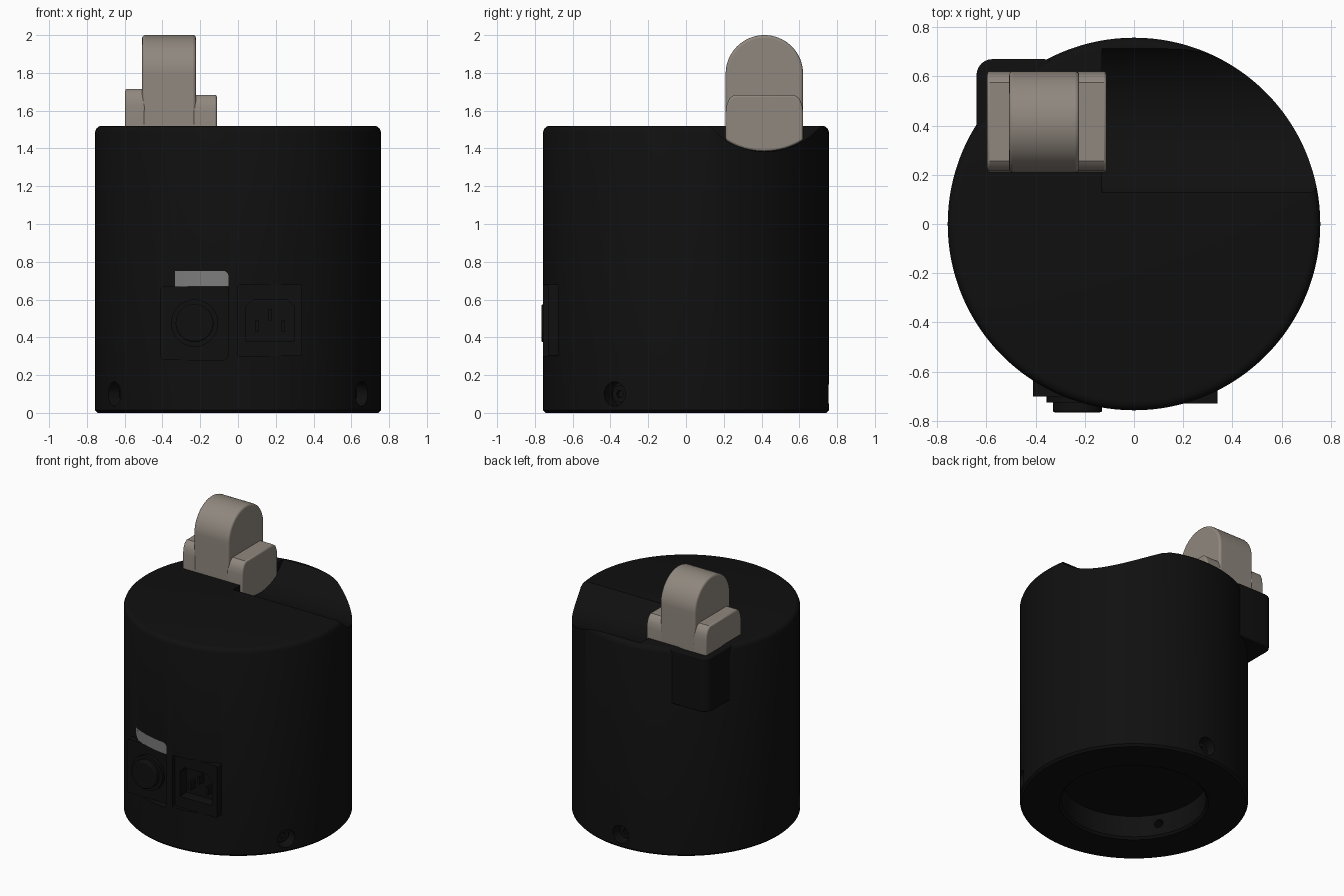
import bpy, bmesh, math
from math import sin, cos, pi, radians
from mathutils import Vector, Matrix

if "Cube" in bpy.data.objects:
    bpy.data.objects.remove(bpy.data.objects["Cube"])


def material(name, c):
    m = bpy.data.materials.new(name)
    m.diffuse_color = (*c, 1)
    m.use_nodes = True
    m.node_tree.nodes["Principled BSDF"].inputs["Base Color"].default_value = m.diffuse_color
    return m


BLACK = material("black", (0.005, 0.005, 0.005))
TAUPE = material("taupe", (0.28, 0.245, 0.21))
GREY = material("grey", (0.2, 0.2, 0.2))


def finish(name, bm, mat):
    bmesh.ops.remove_doubles(bm, verts=bm.verts, dist=1e-5)
    bmesh.ops.recalc_face_normals(bm, faces=bm.faces)
    me = bpy.data.meshes.new(name)
    bm.to_mesh(me)
    bm.free()
    ob = bpy.data.objects.new(name, me)
    bpy.context.collection.objects.link(ob)
    if mat:
        me.materials.append(mat)
    return ob


def activate(ob):
    bpy.ops.object.select_all(action='DESELECT')
    ob.select_set(True)
    bpy.context.view_layer.objects.active = ob


def prism(name, pts, axis, a, b, mat=BLACK):
    """Extrude a 2D outline along an axis: x uses (y,z), y uses (x,z), z uses (x,y)."""
    i = "xyz".index(axis)
    bm = bmesh.new()

    def vert(p, d):
        c = list(p)
        c.insert(i, d)
        return bm.verts.new(c)
    lo, hi = [vert(p, a) for p in pts], [vert(p, b) for p in pts]
    bm.faces.new(lo)
    bm.faces.new(hi)
    for k in range(len(pts)):
        j = (k + 1) % len(pts)
        bm.faces.new((lo[k], lo[j], hi[j], hi[k]))
    return finish(name, bm, mat)


def lathe(name, profile, steps=128, mat=BLACK):
    bm = bmesh.new()
    vs = [bm.verts.new((r, 0, z)) for r, z in profile]
    es = [bm.edges.new(e) for e in zip(vs, vs[1:])]
    bmesh.ops.spin(bm, geom=vs + es, cent=(0, 0, 0), axis=(0, 0, 1),
                   angle=2 * pi, steps=steps, use_merge=True)
    return finish(name, bm, mat)


def arc(cx, cy, r, a0, a1, n):
    return [(cx + r * cos(radians(a0 + (a1 - a0) * k / n)),
             cy + r * sin(radians(a0 + (a1 - a0) * k / n))) for k in range(n + 1)]


def rounded(x0, x1, y0, y1, r):
    return (arc(x1 - r, y1 - r, r, 0, 90, 6) + arc(x0 + r, y1 - r, r, 90, 180, 6)
            + arc(x0 + r, y0 + r, r, 180, 270, 6) + arc(x1 - r, y0 + r, r, 270, 360, 6))


def disc(cx, cy, r, n=32):
    return arc(cx, cy, r, 0, 360, n)[:-1]


def boolean(ob, tool, op='DIFFERENCE'):
    tool.hide_render = True
    m = ob.modifiers.new("cut", 'BOOLEAN')
    m.object, m.operation, m.solver = tool, op, 'EXACT'
    activate(ob)
    bpy.ops.object.modifier_apply(modifier=m.name)
    bpy.data.objects.remove(tool)


def bevel(ob, w):
    m = ob.modifiers.new("bevel", 'BEVEL')
    m.width, m.segments, m.limit_method = w, 3, 'ANGLE'
    m.angle_limit = radians(40)


def radial(name, angle, r, d0, d1, n=24):
    """Cylinder pointing outward from the z axis at screw height."""
    ob = prism(name, disc(0, 0, r, n), 'x', d0, d1)
    ob.data.transform(Matrix.Translation((0, 0, 0.1)) @ Matrix.Rotation(radians(angle), 4, 'Z'))
    return ob


# Round housing with recessed underside
body = lathe("housing", [(0, 0.17), (0.48, 0.17), (0.48, 0.015), (0.495, 0), (0.742, 0), (0.757, 0.015),
                         (0.757, 1.487), (0.75, 1.505), (0.738, 1.516), (0.722, 1.52), (0, 1.52)])

# Scooped channel in the top, running from the hinge to the right side
boolean(body, prism("scoop_cutter", disc(0.42, 1.765, 0.382, 96), 'x', -0.13, 1.0))

# Pockets for the switch and the power inlet
boolean(body, prism("switch_cutter", rounded(-0.41, -0.05, 0.28, 0.752, 0.03), 'y', -0.9, -0.68))
boolean(body, prism("inlet_cutter", rounded(0.0, 0.34, 0.30, 0.68, 0.01), 'y', -0.9, -0.65))

# Three countersunk screws around the foot
for k, ang in enumerate((-30, 90, 210)):
    boolean(body, radial("screw_cutter", ang, 0.065, 0.67, 0.9))
    boolean(body, radial("screw_hole_cutter", ang, 0.03, 0.4, 0.7))
    screw = radial(f"screw_{k + 1}", ang, 0.045, 0.66, 0.70)
    boolean(screw, radial("socket_cutter", ang, 0.022, 0.68, 0.8, 6))

# Hinge block bulging from the back left
block = prism("hinge_block", rounded(-0.64, -0.3, 0.25, 0.67, 0.065), 'z', 1.12, 1.515)
bevel(block, 0.008)

# Grey strip above the switch, curved with the housing
strip = prism("indicator_strip", arc(-0.08, 0.722, 0.03, 0, 90, 6) + arc(-0.38, 0.722, 0.03, 90, 180, 6)
              + [(-0.41, 0.67), (-0.05, 0.67)], 'y', -0.9, -0.66, GREY)
boolean(strip, lathe("strip_trim", [(0, 0.5), (0.757, 0.5), (0.757, 0.9), (0, 0.9)], mat=GREY), 'INTERSECT')

# Switch panel and push button
prism("switch_panel", rounded(-0.41, -0.05, 0.28, 0.67, 0.02), 'y', -0.70, -0.62)
prism("button_ring", disc(-0.23, 0.475, 0.125, 48), 'y', -0.725, -0.66)
button = prism("button", disc(-0.23, 0.475, 0.1, 48), 'y', -0.765, -0.66)
bevel(button, 0.008)

# Power inlet with three pins
inlet = prism("power_inlet", rounded(0.0, 0.34, 0.30, 0.68, 0.01), 'y', -0.73, -0.6)
boolean(inlet, prism("socket_cutter", [(0.04, 0.38), (0.30, 0.38), (0.30, 0.56), (0.26, 0.60),
                                       (0.08, 0.60), (0.04, 0.56)], 'y', -0.9, -0.64))
for k, (x, z) in enumerate(((0.10, 0.46), (0.17, 0.52), (0.24, 0.46))):
    prism(f"pin_{k + 1}", rounded(x - 0.01, x + 0.01, z - 0.03, z + 0.03, 0.004), 'y', -0.70, -0.62)

# Hinge: tall rounded tab between two lower lobes, underside follows the scoop
under = arc(0.415, 1.765, 0.38, 237.4, 302.6, 16)


def lobe(name, x0, x1, top):
    side = [(0.0, 0.09), (0.006, 0.05), (0.02, 0.018), (0.045, 0.0)]
    right = [(0.62 - a, top - b) for a, b in side]
    left = [(0.21 + a, top - b) for a, b in reversed(side)]
    ob = prism(name, under + right + left, 'x', x0, x1, TAUPE)
    bevel(ob, 0.01)
    return ob


tab = prism("hinge_tab", under + arc(0.415, 1.795, 0.205, 0, 180, 40), 'x', -0.507, -0.223, TAUPE)
bevel(tab, 0.014)
lobe("hinge_lobe_left", -0.597, -0.49, 1.715)
lobe("hinge_lobe_right", -0.24, -0.112, 1.683)
lobe("hinge_base", -0.59, -0.12, 1.61)

# Smooth shading with sharp edges kept
for ob in list(bpy.context.collection.objects):
    activate(ob)
    bpy.ops.object.shade_smooth_by_angle(angle=radians(32))
